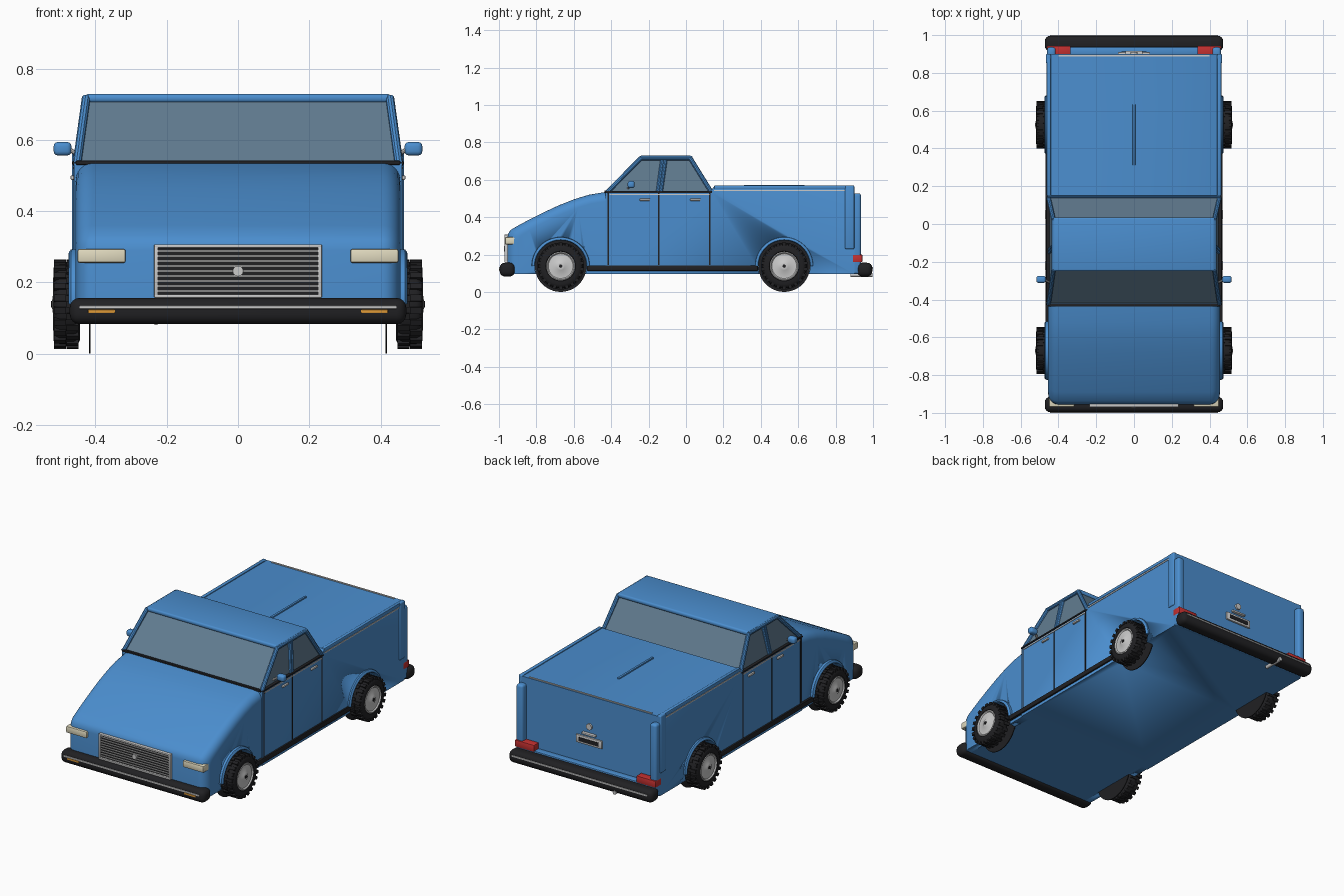
import bpy, bmesh
from math import pi, sin, cos, radians
from mathutils import Vector, Matrix

if "Cube" in bpy.data.objects:
    bpy.data.objects.remove(bpy.data.objects["Cube"])


def material(name, r, g, b):
    m = bpy.data.materials.new(name)
    m.diffuse_color = (r, g, b, 1)
    m.use_nodes = True
    m.node_tree.nodes["Principled BSDF"].inputs["Base Color"].default_value = m.diffuse_color
    return m


BLUE = material("blue_paint", 0.07, 0.27, 0.62)
GLASS = material("glass", 0.12, 0.2, 0.28)
BLACK = material("black_rubber", 0.015, 0.015, 0.017)
CHROME = material("chrome", 0.55, 0.56, 0.58)
CREAM = material("lamp_cream", 0.75, 0.7, 0.52)
RED = material("lamp_red", 0.55, 0.03, 0.03)
ORANGE = material("lamp_orange", 0.75, 0.33, 0.04)


def finish(bm, name, mat):
    bmesh.ops.recalc_face_normals(bm, faces=bm.faces[:])
    me = bpy.data.meshes.new(name)
    bm.to_mesh(me)
    bm.free()
    me.materials.append(mat)
    me.polygons.foreach_set("use_smooth", [True] * len(me.polygons))
    me.set_sharp_from_angle(angle=radians(35))
    ob = bpy.data.objects.new(name, me)
    bpy.context.collection.objects.link(ob)
    return ob


def add_box(bm, lo, hi, rot=None):
    lo, hi = Vector(lo), Vector(hi)
    mat = Matrix.Translation((lo + hi) / 2) @ Matrix.Diagonal((*(hi - lo), 1))
    bmesh.ops.create_cube(bm, size=1, matrix=(rot or Matrix()) @ mat)


def box(name, x, y, z, mat, bevel=0.0, seg=2):
    bm = bmesh.new()
    add_box(bm, (x[0], y[0], z[0]), (x[1], y[1], z[1]))
    if bevel:
        bmesh.ops.bevel(bm, geom=bm.edges[:], offset=bevel, segments=seg, profile=0.5, affect='EDGES')
    return finish(bm, name, mat)


def pair(name, x, y, z, mat, bevel=0.0, seg=2):
    for s, side in ((1, "right"), (-1, "left")):
        box(f"{name}_{side}", sorted((s * x[0], s * x[1])), y, z, mat, bevel, seg)


def bar(name, a, b, r, mat, sides=10):
    a, b = Vector(a), Vector(b)
    bm = bmesh.new()
    m = Matrix.Translation((a + b) / 2) @ (b - a).to_track_quat('Z', 'Y').to_matrix().to_4x4()
    bmesh.ops.create_cone(bm, cap_ends=True, segments=sides, radius1=r, radius2=r, depth=(b - a).length, matrix=m)
    return finish(bm, name, mat)


def loft(bm, rings, closed_ends=True, loop=False):
    vs = [[bm.verts.new(p) for p in ring] for ring in rings]
    n = len(vs[0])
    for a, b in zip(vs, vs[1:] + vs[:1] if loop else vs[1:]):
        for i in range(n):
            bm.faces.new((a[i], a[(i + 1) % n], b[(i + 1) % n], b[i]))
    if closed_ends and not loop:
        bm.faces.new(vs[0])
        bm.faces.new(vs[-1])


def lathe(bm, profile, y, z, s=1, n=40):
    """Rings of (x, radius) round the axle, capped at both ends."""
    loft(bm, [[(s * x, y + r * cos(2 * pi * i / n), z + r * sin(2 * pi * i / n)) for i in range(n)]
              for x, r in profile])


# Hood and nose: side profile, shrunk toward the edges for round shoulders
nose = [(-0.42, 0.096), (-0.955, 0.096), (-0.955, 0.29), (-0.951, 0.312), (-0.938, 0.332), (-0.89, 0.36),
        (-0.82, 0.397), (-0.757, 0.428), (-0.68, 0.464), (-0.596, 0.497), (-0.52, 0.52), (-0.42, 0.537)]
W, R = 0.455, 0.05
stations = [(W - R + R * sin(t * pi / 12), R * (1 - cos(t * pi / 12))) for t in range(7)]
stations = [(-x, d) for x, d in reversed(stations)] + stations
bm = bmesh.new()
loft(bm, [[(x, -0.42 + (y + 0.42) * (1 - d / 0.44), 0.096 + (z - 0.096) * (1 - d / 0.44)) for y, z in nose]
          for x, d in stations])
front_body = finish(bm, "hood_and_nose", BLUE)

# Cab lower body and covered bed
bed = [(-0.43, 0.096), (-0.43, 0.533), (0.14, 0.533), (0.14, 0.552), (0.152, 0.565), (0.9, 0.565), (0.9, 0.096)]
bm = bmesh.new()
loft(bm, [[(x, y, z) for y, z in bed] for x in (-0.46, 0.46)])
top = [e for e in bm.edges if all(v.co.z > 0.56 for v in e.verts) and abs(e.verts[0].co.x - e.verts[1].co.x) < 0.01]
bmesh.ops.bevel(bm, geom=top, offset=0.008, segments=2, profile=0.5, affect='EDGES')
rear_body = finish(bm, "cab_and_bed", BLUE)

# Wheels, wells and arches
ZW = 0.139
for y, end, body in ((-0.67, "front", front_body), (0.525, "rear", rear_body)):
    for s, side in ((1, "right"), (-1, "left")):
        tag = f"{end}_{side}"
        bm = bmesh.new()
        lathe(bm, [(0.417, 0.139), (0.6, 0.139)], y, ZW, s, 48)
        cutter = finish(bm, f"well_cutter_{tag}", BLACK)
        cutter.hide_render = True
        cutter.display_type = 'WIRE'
        mod = body.modifiers.new("wheel_well", 'BOOLEAN')
        mod.operation, mod.object, mod.solver = 'DIFFERENCE', cutter, 'EXACT'

        bm = bmesh.new()
        lathe(bm, [(0.413, 0.138), (0.418, 0.138)], y, ZW, s, 48)
        finish(bm, f"well_liner_{tag}", BLACK)

        # arch lip
        bm = bmesh.new()
        sec = [(0.44, 0.137), (0.468, 0.137), (0.475, 0.141), (0.474, 0.147), (0.468, 0.154), (0.44, 0.157)]
        loft(bm, [[(s * x, y + r * cos(t), ZW + r * sin(t)) for x, r in sec]
                  for t in [pi * i / 32 for i in range(33)]])
        finish(bm, f"arch_lip_{tag}", BLUE)

        # tire with staggered lugs
        bm = bmesh.new()
        lathe(bm, [(0.443, 0.07), (0.443, 0.1), (0.45, 0.113), (0.46, 0.119), (0.5, 0.119), (0.511, 0.113),
                   (0.518, 0.1), (0.518, 0.08), (0.51, 0.074)], y, ZW, s)
        for i in range(44):
            x0 = 0.447 if i % 2 else 0.482
            a, b = sorted((s * x0, s * (x0 + 0.034)))
            rot = Matrix.Translation((0, y, ZW)) @ Matrix.Rotation(2 * pi * i / 44, 4, 'X')
            add_box(bm, (a, -0.009, 0.108), (b, 0.009, 0.125), rot)
        finish(bm, f"tire_{tag}", BLACK)

        bm = bmesh.new()
        lathe(bm, [(0.5, 0.077), (0.517, 0.077), (0.519, 0.072), (0.513, 0.066), (0.515, 0.03), (0.52, 0.022),
                   (0.521, 0.012)], y, ZW, s)
        finish(bm, f"hubcap_{tag}", CHROME)
        bm = bmesh.new()
        lathe(bm, [(0.515, 0.009), (0.524, 0.009)], y, ZW, s, 16)
        finish(bm, f"hub_nut_{tag}", BLACK)

# Cab glass block
bm = bmesh.new()
loft(bm, [[(-w, y0, z), (w, y0, z), (w, y1, z), (-w, y1, z)]
          for w, y0, y1, z in ((0.45, -0.42, 0.14, 0.53), (0.422, -0.238, 0.022, 0.715))])
finish(bm, "cab_glass", GLASS)

# Roof and pillars
box("roof", (-0.428, 0.428), (-0.25, 0.035), (0.704, 0.729), BLUE, 0.01, 3)
for s, side in ((1, "right"), (-1, "left")):
    bar(f"front_pillar_{side}", (s * 0.452, -0.425, 0.53), (s * 0.426, -0.24, 0.718), 0.012, BLUE)
    bar(f"rear_pillar_{side}", (s * 0.452, 0.138, 0.53), (s * 0.426, 0.022, 0.718), 0.012, BLUE)
    bar(f"roof_rail_{side}", (s * 0.427, -0.24, 0.714), (s * 0.427, 0.022, 0.714), 0.011, BLUE)
    for k, dy in enumerate((-0.008, 0.008)):
        bar(f"middle_pillar_{k}_{side}", (s * 0.447, -0.143 + dy, 0.53), (s * 0.423, -0.117 + dy, 0.715), 0.011, BLUE)
    # mirror
    bar(f"mirror_stalk_{side}", (s * 0.445, -0.31, 0.555), (s * 0.475, -0.295, 0.575), 0.006, CHROME)
pair("mirror", (0.467, 0.517), (-0.312, -0.275), (0.556, 0.594), BLUE, 0.012, 3)
box("windshield_seal", (-0.455, 0.455), (-0.437, -0.42), (0.53, 0.542), BLACK, 0.003)

# Side trim: seams, belt line, handles, sill, bed strips
for i, y in enumerate((-0.415, -0.147, 0.126)):
    pair(f"door_seam_{i}", (0.455, 0.4615), (y - 0.004, y + 0.004), (0.145, 0.53), BLACK)
pair("belt_seal", (0.44, 0.465), (-0.43, 0.14), (0.53, 0.54), BLACK, 0.003)
pair("belt_trim", (0.455, 0.463), (-0.41, 0.125), (0.518, 0.524), CHROME)
for i, y in enumerate((-0.22, 0.05)):
    pair(f"door_handle_{i}", (0.455, 0.47), (y - 0.028, y + 0.028), (0.488, 0.5), CHROME, 0.004)
pair("sill", (0.45, 0.469), (-0.53, 0.385), (0.113, 0.143), BLACK, 0.005)
pair("bed_trim", (0.455, 0.463), (0.15, 0.85), (0.54, 0.547), CHROME)
pair("bed_rail", (0.44, 0.463), (0.15, 0.88), (0.55, 0.57), BLUE, 0.005)
pair("bed_corner_strip", (0.44, 0.466), (0.85, 0.9), (0.23, 0.57), BLUE, 0.007, 3)
box("bed_cover_ridge", (-0.007, 0.007), (0.31, 0.635), (0.56, 0.573), BLUE, 0.003)
box("bed_cover_trim", (-0.4, 0.4), (0.886, 0.896), (0.56, 0.569), CHROME)

# Tailgate surround and fittings
pair("tail_post", (0.415, 0.46), (0.88, 0.936), (0.096, 0.528), BLUE, 0.014, 3)
box("tail_ledge", (-0.455, 0.455), (0.89, 0.938), (0.096, 0.165), BLUE, 0.008)
pair("tail_lamp", (0.335, 0.461), (0.89, 0.943), (0.16, 0.2), RED, 0.004)
box("plate_frame", (-0.085, 0.085), (0.895, 0.91), (0.275, 0.322), CHROME, 0.004)
box("plate_recess", (-0.065, 0.065), (0.9, 0.912), (0.287, 0.31), BLACK)
box("tailgate_handle", (-0.045, 0.045), (0.895, 0.917), (0.335, 0.347), CHROME, 0.004)
bar("tailgate_lock", (0, 0.895, 0.385), (0, 0.91, 0.385), 0.018, CHROME, 20)
bar("exhaust_tip", (-0.23, 0.88, 0.092), (-0.23, 0.998, 0.092), 0.011, CHROME, 16)

# Bumpers
for s, end in ((-1, "front"), (1, "rear")):
    box(f"{end}_bumper", (-0.472, 0.472), sorted((s * 0.915, s * 0.996)), (0.083, 0.157), BLACK, 0.028, 4)
    box(f"{end}_bumper_trim", (-0.445, 0.445), sorted((s * 0.98, s * 1.0)), (0.126, 0.135), CHROME, 0.002)
pair("turn_signal", (0.345, 0.42), (-0.999, -0.97), (0.114, 0.124), ORANGE, 0.002)

# Headlights and grille
pair("headlight", (0.315, 0.45), (-0.968, -0.9), (0.255, 0.294), CREAM, 0.006)
box("grille_back", (-0.23, 0.23), (-0.959, -0.94), (0.162, 0.302), BLACK)
for i, z in enumerate((0.162, 0.302)):
    box(f"grille_frame_bar_{i}", (-0.235, 0.235), (-0.97, -0.945), (z - 0.005, z + 0.005), CHROME, 0.002)
pair("grille_frame_side", (0.224, 0.235), (-0.97, -0.945), (0.158, 0.306), CHROME, 0.002)
for i in range(9):
    z = 0.176 + i * 0.014
    box(f"grille_slat_{i}", (-0.226, 0.226), (-0.966, -0.95), (z - 0.0025, z + 0.0025), CHROME)
bar("grille_centre_disc", (0, -0.95, 0.232), (0, -0.972, 0.232), 0.015, CHROME, 12)
